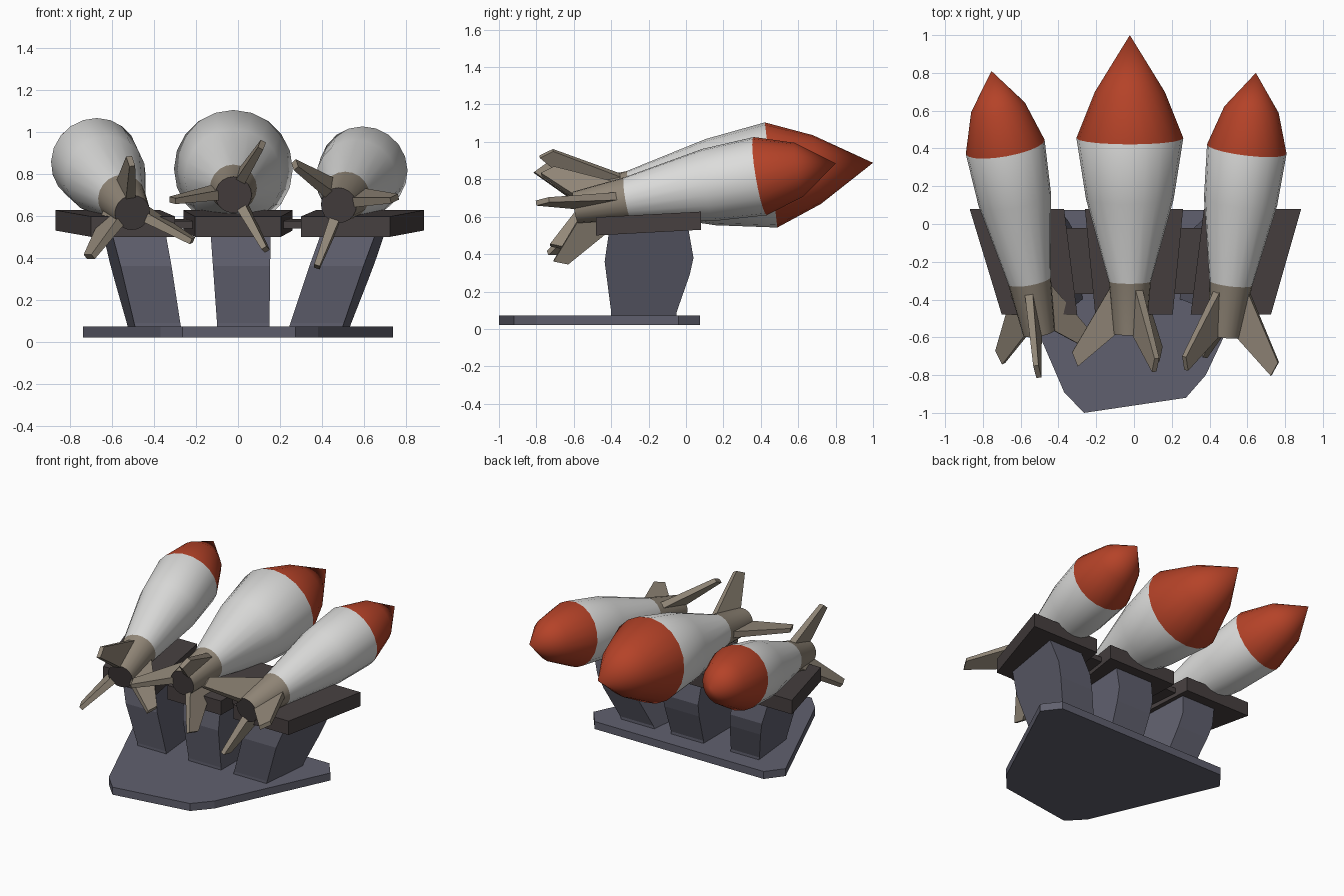
import bpy, bmesh, math
from mathutils import Vector

if "Cube" in bpy.data.objects:
    bpy.data.objects.remove(bpy.data.objects["Cube"])


def material(name, color):
    m = bpy.data.materials.new(name)
    m.diffuse_color = (*color, 1)
    m.use_nodes = True
    m.node_tree.nodes["Principled BSDF"].inputs["Base Color"].default_value = m.diffuse_color
    return m


WHITE = material("white_shell", (0.72, 0.72, 0.71))
RED = material("red_nose", (0.46, 0.055, 0.021))
TAN = material("tan_metal", (0.29, 0.245, 0.19))
SLATE = material("slate_blue", (0.117, 0.117, 0.156))
DARK = material("dark_brown", (0.061, 0.050, 0.050))


def finish(name, bm, mats):
    bmesh.ops.recalc_face_normals(bm, faces=bm.faces)
    me = bpy.data.meshes.new(name)
    bm.to_mesh(me)
    bm.free()
    for m in mats:
        me.materials.append(m)
    ob = bpy.data.objects.new(name, me)
    bpy.context.collection.objects.link(ob)
    return ob


def loft(name, a, b, mat):
    """Solid between two matching point loops."""
    bm = bmesh.new()
    va = [bm.verts.new(p) for p in a]
    vb = [bm.verts.new(p) for p in b]
    n = len(va)
    bm.faces.new(va)
    bm.faces.new(vb)
    for i in range(n):
        j = (i + 1) % n
        bm.faces.new((va[i], va[j], vb[j], vb[i]))
    return finish(name, bm, [mat])


# Base: tan rim around a recessed slate panel
OUTLINE = [(-0.265, -1.0), (0.275, -0.92), (0.38, -0.80), (0.738, -0.04),
           (0.65, 0.075), (-0.65, 0.075), (-0.738, -0.04), (-0.37, -0.89)]
bm = bmesh.new()
face = bm.faces.new([bm.verts.new((x, y, 0)) for x, y in OUTLINE])
bmesh.ops.inset_region(bm, faces=[face], thickness=0.08, use_even_offset=True)
inner = [v.co.copy() for v in face.verts]
bmesh.ops.delete(bm, geom=[face], context='FACES_ONLY')
ext = bmesh.ops.extrude_face_region(bm, geom=bm.faces[:], use_keep_orig=True)
for v in ext["geom"]:
    if isinstance(v, bmesh.types.BMVert):
        v.co.z = 0.092
finish("base_rim", bm, [TAN])
loft("base_panel", [(p.x, p.y, 0.02) for p in inner],
     [(p.x, p.y, 0.072) for p in inner], SLATE)

# Support legs: one side profile (y, z), leaning and fanning outwards
LEG = [(-0.40, 0.05), (-0.40, 0.09), (-0.435, 0.36), (-0.41, 0.53),
       (0.01, 0.55), (0.04, 0.38), (0.02, 0.29), (-0.05, 0.09), (-0.05, 0.05)]


def leg(name, bottom, top, fan):
    def side(k):
        pts = []
        for y, z in LEG:
            t = (z - 0.09) / 0.42
            x = bottom[k] + (top[k] - bottom[k]) * t + fan * (y + 0.4)
            pts.append((x, y, z))
        return pts
    loft(name, side(0), side(1), SLATE)


leg("left_leg", (-0.495, -0.275), (-0.60, -0.345), -0.1)
leg("centre_leg", (-0.10, 0.15), (-0.13, 0.155), 0)
leg("right_leg", (0.25, 0.505), (0.395, 0.655), 0.1)


# Cradle trays under each rocket, slightly raised at the back
def tray(name, front, back):
    low = [(front[0], -0.48, 0.50), (front[1], -0.48, 0.50),
           (back[1], 0.08, 0.53), (back[0], 0.08, 0.53)]
    loft(name, low, [(x, y, z + 0.097) for x, y, z in low], DARK)


tray("left_tray", (-0.70, -0.30), (-0.87, -0.37))
tray("centre_tray", (-0.205, 0.205), (-0.26, 0.26))
tray("right_tray", (0.30, 0.725), (0.37, 0.885))
bar = [(-0.42, -0.37, 0.54), (0.42, -0.37, 0.54), (0.42, -0.02, 0.55), (-0.42, -0.02, 0.55)]
loft("tray_link", bar, [(x, y, z + 0.035) for x, y, z in bar], DARK)

SEGMENTS = 20


def rocket(name, tail, tip, profile, fin_angle):
    tail, tip = Vector(tail), Vector(tip)
    length = (tip - tail).length
    w = (tip - tail).normalized()
    u = w.cross(Vector((0, 0, 1))).normalized()
    v = u.cross(w)

    def at(s, r, ang, off=0):
        radial = u * math.cos(ang) + v * math.sin(ang)
        tangent = v * math.cos(ang) - u * math.sin(ang)
        return tail + w * s + radial * r + tangent * off

    # Body: revolved rings, coloured by position along the axis
    bm = bmesh.new()
    rings = [[bm.verts.new(at(t * length, r, math.tau * i / SEGMENTS))
              for i in range(SEGMENTS)] for t, r in profile]
    nose = bm.verts.new(tip)
    bm.faces.new(rings[0]).material_index = 3
    for k, ring in enumerate(rings):
        for i in range(SEGMENTS):
            j = (i + 1) % SEGMENTS
            if k + 1 < len(rings):
                f = bm.faces.new((ring[i], ring[j], rings[k + 1][j], rings[k + 1][i]))
            else:
                f = bm.faces.new((ring[i], ring[j], nose))
            f.material_index = (2, 0, 0, 1, 1)[k]
    body = finish(name + "_body", bm, [WHITE, RED, TAN, DARK])
    bpy.ops.object.select_all(action='DESELECT')
    body.select_set(True)
    bpy.context.view_layer.objects.active = body
    bpy.ops.object.shade_smooth_by_angle(angle=math.radians(40))

    # Three swept fins: (along axis, radius, half thickness)
    shape = [(0.27, 0.09, 0.022), (-0.10, 0.305, 0.014),
             (-0.175, 0.275, 0.014), (0.01, 0.06, 0.024)]
    for n in range(3):
        a = math.radians(fin_angle + 120 * n)
        loft(f"{name}_fin_{n + 1}", [at(s, r, a, h) for s, r, h in shape],
             [at(s, r, a, -h) for s, r, h in shape], TAN)


# Rings: tail end, tail top, knee, shoulder, nose middle
LARGE = [(0, 0.087), (0.175, 0.112), (0.45, 0.232), (0.655, 0.283), (0.81, 0.185)]
SMALL = [(0, 0.085), (0.20, 0.115), (0.51, 0.195), (0.71, 0.212), (0.86, 0.145)]
rocket("left_rocket", (-0.503, -0.575, 0.615), (-0.755, 0.81, 0.96), SMALL, 99)
rocket("centre_rocket", (-0.022, -0.58, 0.70), (-0.022, 1.0, 0.888), LARGE, 62)
rocket("right_rocket", (0.48, -0.59, 0.65), (0.645, 0.80, 0.885), SMALL, 131)
